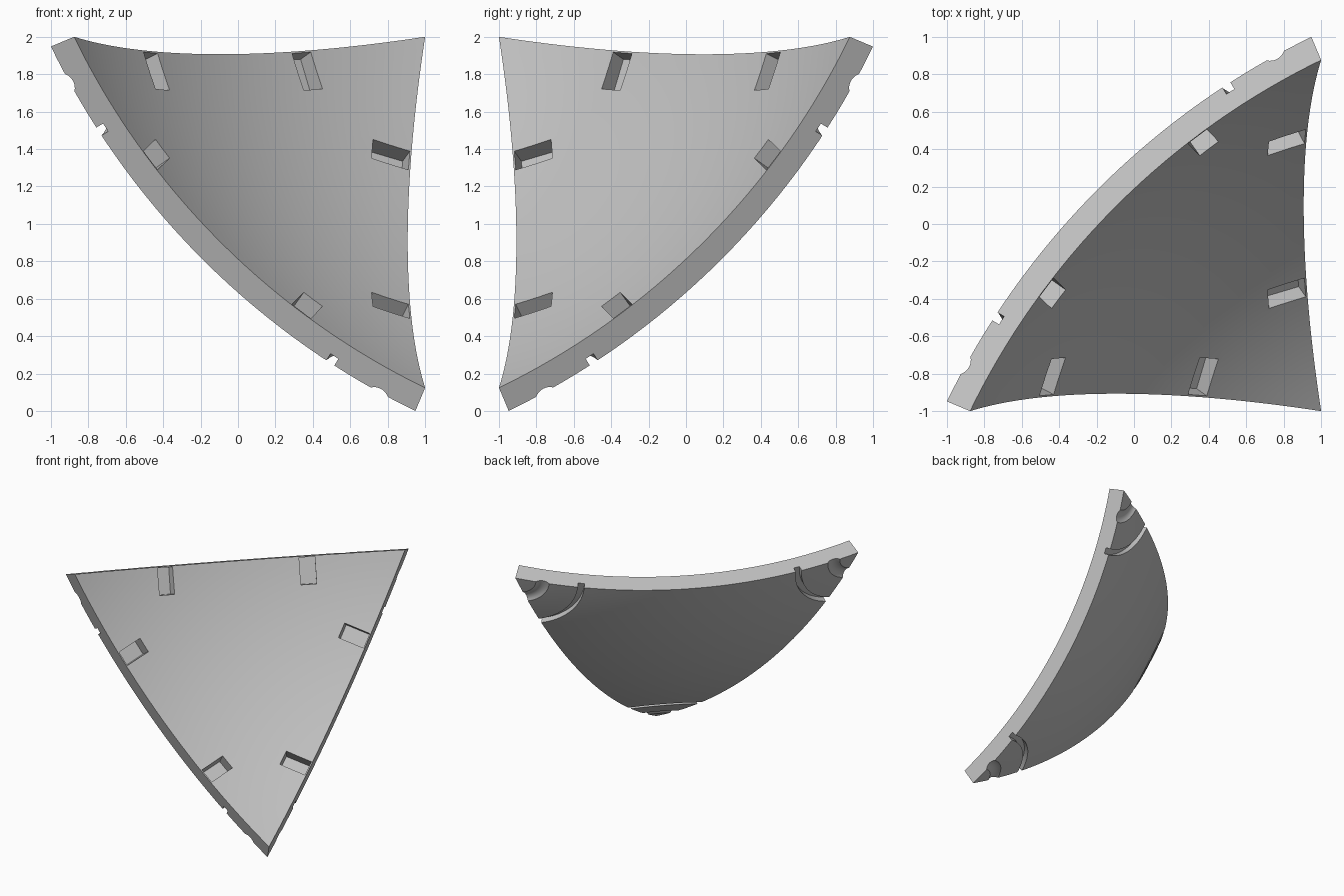
import bpy, bmesh, math
from mathutils import Vector, Matrix

cube = bpy.data.objects.get("Cube")
if cube:
    bpy.data.objects.remove(cube)

# Sphere that the panel belongs to
S, P = 1.36, 3.236
CENTRE = Vector((1 + S, -1 - S, 2 + S))
CORNERS = [Vector((-P, S, -S)), Vector((-S, P, -S)), Vector((-S, S, -P))]
R_IN = CORNERS[0].length
R_OUT = R_IN + 0.144

grey = bpy.data.materials.new("light grey")
grey.use_nodes = True
colour = (0.53, 0.53, 0.53, 1)
grey.diffuse_color = colour
grey.node_tree.nodes["Principled BSDF"].inputs["Base Color"].default_value = colour


def to_object(bm, name):
    bmesh.ops.recalc_face_normals(bm, faces=bm.faces[:])
    mesh = bpy.data.meshes.new(name)
    bm.to_mesh(mesh)
    bm.free()
    mesh.materials.append(grey)
    obj = bpy.data.objects.new(name, mesh)
    obj.location = CENTRE
    bpy.context.collection.objects.link(obj)
    return obj


# Curved triangular shell
bm = bmesh.new()
bm.faces.new([bm.verts.new(c) for c in CORNERS])
bmesh.ops.subdivide_edges(bm, edges=bm.edges[:], cuts=31, use_grid_fill=True)
for v in bm.verts:
    v.co = v.co.normalized() * R_IN
grown = bmesh.ops.extrude_face_region(bm, geom=bm.faces[:], use_keep_orig=True)
for v in grown["geom"]:
    if isinstance(v, bmesh.types.BMVert):
        v.co = v.co.normalized() * R_OUT
panel = to_object(bm, "curved_panel")


def frame(x, y, z, origin):
    m = Matrix((x, y, z)).transposed().to_4x4()
    m.translation = origin
    return m


def add_slot(bm, start, end, angle):
    """Box pocket on the inner face, beside the edge from start to end."""
    inward = start.cross(end).normalized()
    if inward.dot(sum(CORNERS, Vector())) < 0:
        inward.negate()
    out = Matrix.Rotation(angle, 3, inward) @ (start + end).normalized()
    along = inward.cross(out)
    m = frame(along, inward, out, out * R_IN + inward * 0.118)
    size = Matrix.Diagonal((0.125, 0.216, 0.2, 1))
    bmesh.ops.create_cube(bm, size=1, matrix=m @ size)


def add_ring(bm, axis, profile, steps=96):
    """Closed profile of (angle from the corner, radius), swept round the corner axis."""
    axis = axis.normalized()
    side = axis.orthogonal().normalized()
    rings = []
    for i in range(steps):
        d = Matrix.Rotation(math.tau * i / steps, 3, axis) @ side
        rings.append([bm.verts.new((axis * math.cos(t) + d * math.sin(t)) * r)
                      for t, r in profile])
    n = len(profile)
    for i in range(steps):
        a, b = rings[i], rings[(i + 1) % steps]
        for j in range(n):
            k = (j + 1) % n
            bm.faces.new((a[j], a[k], b[k], b[j]))


# Cutters: edge pockets, corner grooves and shallow round channels
groove = [(0.128, R_OUT - 0.045), (0.141, R_OUT - 0.045),
          (0.141, R_OUT + 0.05), (0.128, R_OUT + 0.05)]
channel = [(0.056 + 0.075 * math.cos(math.tau * i / 32) / R_OUT,
            R_OUT + 0.053 + 0.075 * math.sin(math.tau * i / 32)) for i in range(32)]
bm = bmesh.new()
for i, corner in enumerate(CORNERS):
    for angle in (-0.152, 0.152):
        add_slot(bm, corner, CORNERS[(i + 1) % 3], angle)
    add_ring(bm, corner, groove)
    add_ring(bm, corner, channel)
cutter = to_object(bm, "pocket_cutter")
cutter.hide_render = True

# Cut the details and drop the cutter
cut = panel.modifiers.new("cut", 'BOOLEAN')
cut.operation = 'DIFFERENCE'
cut.solver = 'EXACT'
cut.object = cutter
bpy.ops.object.select_all(action='DESELECT')
bpy.context.view_layer.objects.active = panel
panel.select_set(True)
bpy.ops.object.modifier_apply(modifier="cut")
bpy.data.objects.remove(cutter)
bpy.ops.object.shade_smooth_by_angle(angle=math.radians(25))
